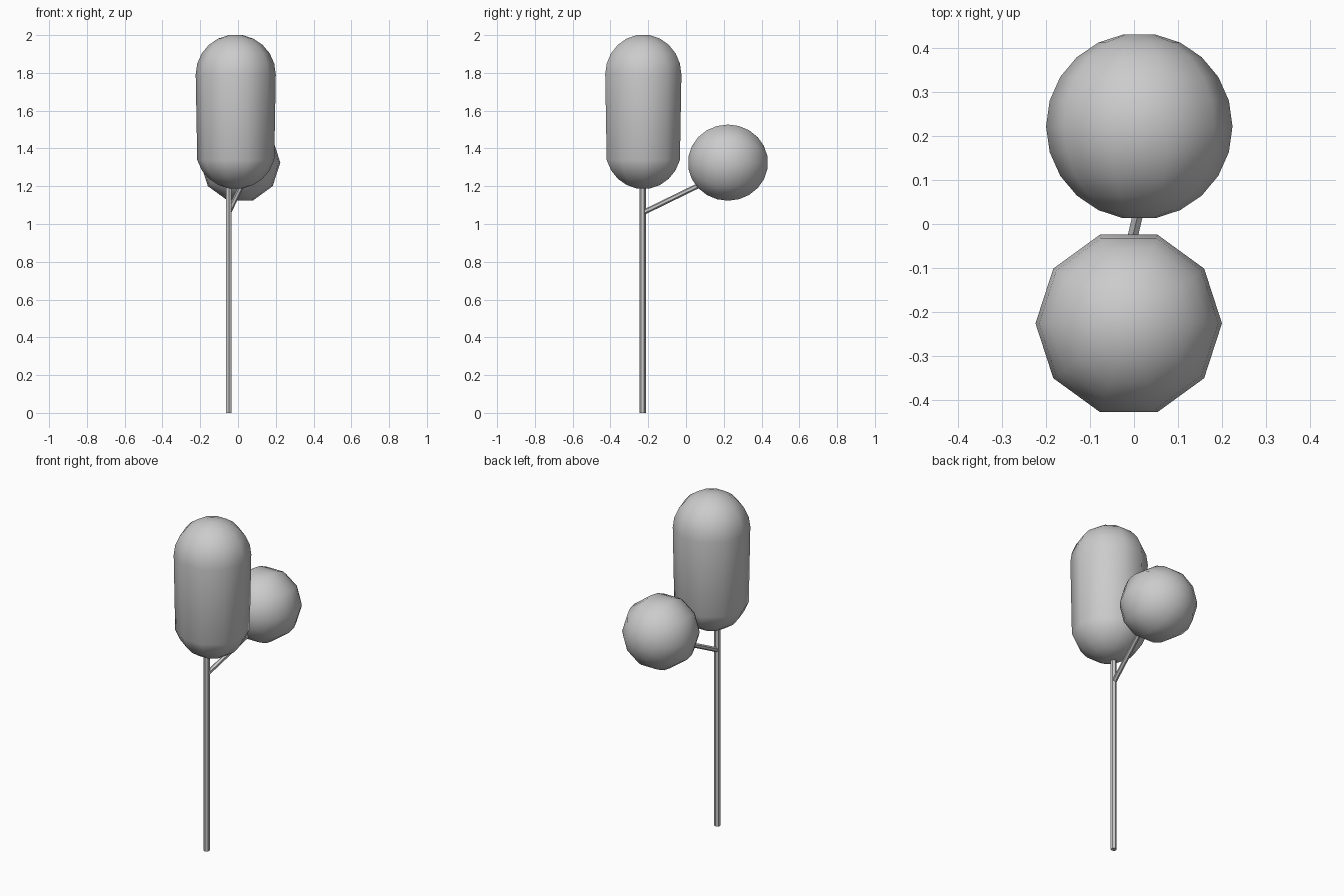
import bpy, bmesh, math
from mathutils import Vector, Matrix

if "Cube" in bpy.data.objects:
    bpy.data.objects.remove(bpy.data.objects["Cube"])

R, SEGS, STEP = 0.212, 10, 16


def add_object(name, bm):
    bmesh.ops.recalc_face_normals(bm, faces=bm.faces)
    mesh = bpy.data.meshes.new(name)
    bm.to_mesh(mesh)
    bm.free()
    obj = bpy.data.objects.new(name, mesh)
    bpy.context.collection.objects.link(obj)
    return obj


def foliage(name, centre, stretch=0.0, tilt=0.0):
    """Ten-sided ball with small flat poles; upper half may be lifted into a capsule."""
    bm = bmesh.new()
    rings = []
    for k in range(-5, 6):
        lat = math.radians(k * STEP)
        z = R * math.sin(lat) + (stretch if k >= 0 else 0)
        rad = R * math.cos(lat)
        rings.append([bm.verts.new((rad * math.cos(i * math.tau / SEGS),
                                    rad * math.sin(i * math.tau / SEGS), z))
                      for i in range(SEGS)])
    for a, b in zip(rings, rings[1:]):
        for i in range(SEGS):
            j = (i + 1) % SEGS
            bm.faces.new((a[i], a[j], b[j], b[i]))
    bm.faces.new(rings[0])
    bm.faces.new(rings[-1])
    bm.transform(Matrix.Translation(centre) @ Matrix.Rotation(tilt, 4, 'X'))
    for f in bm.faces:
        f.smooth = True
    return add_object(name, bm)


def rod(name, start, end, radius):
    """Six-sided rod between two points."""
    start, end = Vector(start), Vector(end)
    d = end - start
    bm = bmesh.new()
    bmesh.ops.create_cone(bm, cap_ends=True, segments=6, radius1=radius,
                          radius2=radius, depth=d.length)
    rot = d.to_track_quat('Z', 'Y').to_matrix().to_4x4()
    bm.transform(Matrix.Translation((start + end) / 2) @ rot)
    return add_object(name, bm)


# Tall capsule crown and round side crown
foliage("main_crown", (-0.012, -0.226, 1.397), stretch=0.394)
foliage("side_crown", (0.012, 0.222, 1.325), tilt=math.pi / 2)

# Trunk and the branch that carries the side crown
rod("trunk", (-0.048, -0.23, 0), (-0.048, -0.23, 1.25), 0.017)
rod("branch", (-0.05, -0.228, 1.06), (0.025, 0.09, 1.215), 0.0135)
